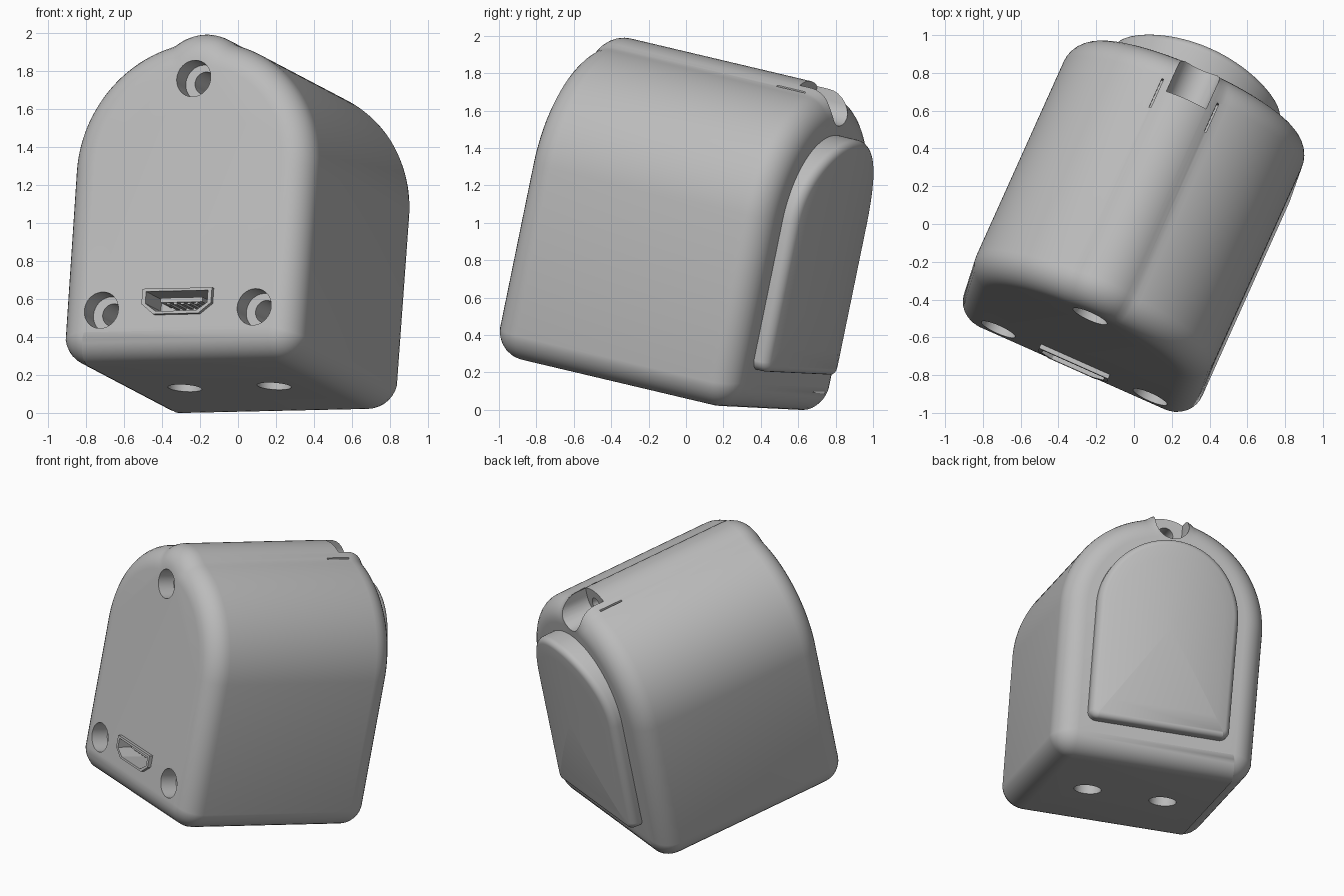
import bpy
import bmesh
from math import sin, cos, pi, sqrt
from mathutils import Matrix, Vector

if "Cube" in bpy.data.objects:
    bpy.data.objects.remove(bpy.data.objects["Cube"])

FRONT, BACK, FILLET = -0.90, 0.55, 0.15
ARCH_Z = 1.14

grey = bpy.data.materials.new("plain grey")
grey.use_nodes = True
grey.diffuse_color = (0.5, 0.5, 0.5, 1)
grey.node_tree.nodes["Principled BSDF"].inputs["Base Color"].default_value = (0.5, 0.5, 0.5, 1)


def loft(name, rings):
    """Skin a list of equal-length closed rings and cap both ends."""
    bm = bmesh.new()
    loops = [[bm.verts.new(p) for p in ring] for ring in rings]
    n = len(loops[0])
    for a, b in zip(loops, loops[1:]):
        for i in range(n):
            j = (i + 1) % n
            bm.faces.new((a[i], a[j], b[j], b[i]))
    bm.faces.new(loops[0])
    bm.faces.new(loops[-1])
    bmesh.ops.recalc_face_normals(bm, faces=bm.faces)
    mesh = bpy.data.meshes.new(name)
    bm.to_mesh(mesh)
    bm.free()
    mesh.materials.append(grey)
    obj = bpy.data.objects.new(name, mesh)
    bpy.context.collection.objects.link(obj)
    return obj


def prism(name, outline, y0, y1):
    return loft(name, [[(x, y, z) for x, z in outline] for y in (y0, y1)])


def circle(x, z, r, start=0, sweep=2 * pi, n=32):
    return [(x + r * cos(start + sweep * i / n), z + r * sin(start + sweep * i / n))
            for i in range(n)]


def box(name, x, y0, y1, z0, z1):
    x0, x1 = x
    return prism(name, [(x0, z0), (x1, z0), (x1, z1), (x0, z1)], y0, y1)


def cut(obj, cutter):
    mod = obj.modifiers.new("cut", "BOOLEAN")
    mod.operation = "DIFFERENCE"
    mod.object = cutter
    bpy.context.view_layer.objects.active = obj
    bpy.ops.object.modifier_apply(modifier=mod.name)
    bpy.data.objects.remove(cutter)


def arch_outline(half, bottom, corner, inset, ridge=0):
    """Arched outline with rounded lower corners, moved inward by inset."""
    pts = []
    steps = 80
    lift = 0.465
    for i in range(steps + 1):
        t = pi * i / steps
        r = half - inset
        if ridge:
            s = (ridge - inset) ** 2 - (lift * cos(t)) ** 2
            if s > 0:
                r = max(r, lift * sin(t) + sqrt(s))
        pts.append((r * cos(t), ARCH_Z + r * sin(t)))
    for side, start in ((-1, pi), (1, 1.5 * pi)):
        arc = circle(side * (half - corner), bottom + corner, corner - inset,
                     start, pi / 2, 8)
        arc.append((arc[-1][0], bottom + inset) if side < 0
                   else (half - inset, bottom + corner))
        pts += arc[1:] if side < 0 else arc[:-1]
    return pts


# Body: arched block with a screw ridge on top and rounded ends
rings = []
arc = [pi / 2 * i / 8 for i in range(9)]
for end, direction, angles in ((FRONT, 1, arc), (BACK, -1, arc[::-1])):
    for t in angles:
        y = end + direction * FILLET * (1 - cos(t))
        outline = arch_outline(0.69, 0.10, 0.16, FILLET * (1 - sin(t)), 0.265)
        rings.append([(x, y, z) for x, z in outline])
body = loft("body", rings)

# Stepped screw holes in the front
for x, z in ((-0.44, 0.367), (0.44, 0.367), (0, 1.605)):
    cut(body, prism("bore", circle(x, z, 0.098), FRONT - 0.1, FRONT + 0.12))
    cut(body, prism("shaft", circle(x + 0.015, z, 0.06), FRONT + 0.1, FRONT + 0.4))

# Round holes in the underside
for x in (-0.257, 0.257):
    hole = prism("socket", circle(x, 0, 0.09), 0, 0.3)
    hole.data.transform(Matrix.Translation((0, -0.176, 0)) @ Matrix.Rotation(pi / 2, 4, "X"))
    cut(body, hole)

# Open notch at the back of the ridge, with its screw shaft and side slits
notch = circle(0, 1.785, 0.115, pi, pi, 24) + [(0.115, 1.785), (0.115, 2.1), (-0.115, 2.1)]
cut(body, prism("notch", notch, 0.33, 0.8))
cut(body, prism("notch_shaft", circle(0, 1.755, 0.055), 0.1, 0.4))
for x in (-0.16, 0.16):
    cut(body, box("slit", (x - 0.005, x + 0.005), 0.22, 0.39, 1.77, 2))

# Connector: recess, metal shell and contact tongue
def port(scale):
    right = [(0.13, 0.335), (0.2, 0.39), (0.2, 0.472)]
    pts = right + [(-x, z) for x, z in reversed(right)]
    return [(x * scale, 0.403 + (z - 0.403) * (2 * scale - 1)) for x, z in pts]


cut(body, prism("recess", port(0.97), FRONT - 0.1, FRONT + 0.22))
shell = prism("connector_shell", port(1), FRONT - 0.025, FRONT + 0.2)
cut(shell, prism("shell_opening", port(0.89), FRONT - 0.1, FRONT + 0.18))
tongue = box("connector_tongue", (-0.12, 0.12), FRONT + 0.04, FRONT + 0.19, 0.41, 0.435)
contacts = [box("connector_contact", (x - 0.01, x + 0.01), FRONT + 0.05, FRONT + 0.18, 0.4, 0.412)
            for x in (-0.08, -0.04, 0, 0.04, 0.08)]


# Back panel: arched plate with a crown across its width
def crown(x):
    return 0.695 - 0.075 * (x / 0.48) ** 2


rings = [[(x, BACK - 0.04, z) for x, z in arch_outline(0.48, 0.33, 0.06, 0)]]
soft = 0.04
for i in range(7):
    t = pi / 2 * i / 6
    rings.append([(x, crown(x) - soft * (1 - sin(t)), z)
                  for x, z in arch_outline(0.48, 0.33, 0.06, soft * (1 - cos(t)))])
rim = rings[-1]
for s in (0.85, 0.7, 0.55, 0.4, 0.25, 0.1, 0.02):
    rings.append([(x * s, crown(x * s), 1 + (z - 1) * s) for x, y, z in rim])
panel = loft("back_panel", rings)

# Tilt the whole assembly into its resting pose
across = Vector((0.913, -0.406, 0.02)).normalized()
up = Vector((0.069, 0.2, 0.977))
up = (up - across * up.dot(across)).normalized()
depth = up.cross(across)
pose = Matrix((across, depth, up)).transposed().to_4x4()
pose.translation = across * 0.021
bpy.ops.object.select_all(action="DESELECT")
for obj in [body, shell, tongue, panel] + contacts:
    obj.data.transform(pose)
    obj.select_set(True)
bpy.context.view_layer.objects.active = body
bpy.ops.object.shade_smooth_by_angle(angle=0.6)
